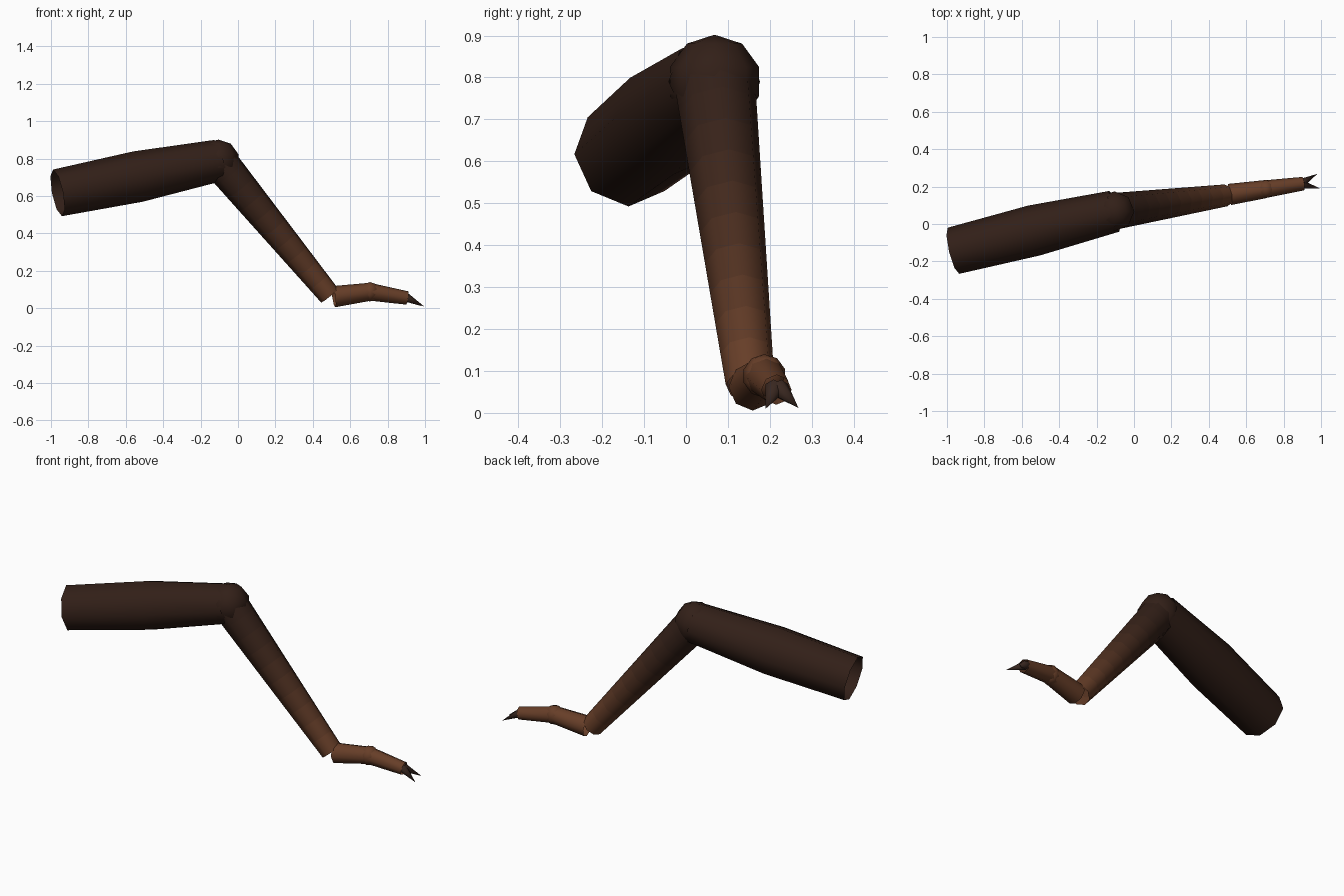
import bpy, bmesh, math
from mathutils import Vector

if "Cube" in bpy.data.objects:
    bpy.data.objects.remove(bpy.data.objects["Cube"])

SIDES = 8
DARK = Vector((0.032, 0.014, 0.009))
BROWN = Vector((0.135, 0.048, 0.021))


def material(name, color):
    m = bpy.data.materials.new(name)
    m.diffuse_color = (*color, 1)
    m.use_nodes = True
    m.node_tree.nodes["Principled BSDF"].inputs["Base Color"].default_value = m.diffuse_color
    return m


dark = material("dark_shell", DARK)
brown = material("brown_shell", BROWN)
claw_mat = material("claw_shell", (0.04, 0.02, 0.014))
# dark-to-brown fade along the shin
fade = [material(f"fade_{i}", DARK.lerp(BROWN, (i / 9) ** 1.8)) for i in range(10)]


def finish(name, bm, mats):
    me = bpy.data.meshes.new(name)
    for f in bm.faces:
        f.smooth = True
    bm.to_mesh(me)
    bm.free()
    for m in mats:
        me.materials.append(m)
    ob = bpy.data.objects.new(name, me)
    bpy.context.collection.objects.link(ob)
    return ob


def tube(name, stations, mats, sides=SIDES):
    """Open faceted tube through (point, radius) stations, rings square to its axis."""
    axis = (Vector(stations[-1][0]) - Vector(stations[0][0])).normalized()
    side = Vector((0, 0, 1)).cross(axis).normalized()
    up = axis.cross(side)
    bm = bmesh.new()
    rings = []
    for p, r in stations:
        ring = []
        for i in range(sides):
            a = math.tau * i / sides
            ring.append(bm.verts.new(Vector(p) + (side * math.cos(a) + up * math.sin(a)) * r))
        rings.append(ring)
    for k in range(len(rings) - 1):
        a, b = rings[k], rings[k + 1]
        for i in range(sides):
            j = (i + 1) % sides
            f = bm.faces.new((a[i], a[j], b[j], b[i]))
            f.material_index = min(k, len(mats) - 1)
    return finish(name, bm, mats)


def ball(name, p, r, mat):
    bm = bmesh.new()
    bmesh.ops.create_uvsphere(bm, u_segments=8, v_segments=5, radius=r)
    bmesh.ops.translate(bm, vec=p, verts=bm.verts)
    return finish(name, bm, [mat])


def spike(name, base, tip, r, mat):
    base, tip = Vector(base), Vector(tip)
    d = tip - base
    bm = bmesh.new()
    bmesh.ops.create_cone(bm, cap_ends=True, segments=6, radius1=r, radius2=0, depth=d.length)
    bmesh.ops.rotate(bm, matrix=d.to_track_quat('Z', 'Y').to_matrix(), verts=bm.verts)
    bmesh.ops.translate(bm, vec=(base + tip) / 2, verts=bm.verts)
    ob = finish(name, bm, [mat])
    for f in ob.data.polygons:
        f.use_smooth = len(f.vertices) == 3
    return ob


knee = Vector((-0.105, 0.068, 0.79))
ankle = Vector((0.49, 0.153, 0.068))
toe_joint = Vector((0.705, 0.187, 0.088))
toe_end = Vector((0.905, 0.216, 0.055))

# thigh with a slight swell in the middle
tube("thigh", [((-0.965, -0.143, 0.617), 0.127), ((-0.535, -0.035, 0.704), 0.137), (knee, 0.112)], [dark])
ball("knee", knee, 0.112, dark)

# tapering shin
tube("shin", [(knee.lerp(ankle, i / 10), 0.098 + (0.059 - 0.098) * i / 10) for i in range(11)], fade)

# two foot segments and their joint
tube("foot_base", [((0.512, 0.158, 0.062), 0.057), (toe_joint, 0.048)], [brown])
ball("foot_joint", toe_joint, 0.052, brown)
tube("foot_tip", [(toe_joint, 0.047), (toe_end, 0.036)], [brown])

# pair of claws
for label, tip in (("claw_back", (0.98, 0.268, 0.012)), ("claw_front", (0.995, 0.19, 0.01))):
    y = 0.222 if label == "claw_back" else 0.211
    spike(label, (0.9, y, 0.058), tip, 0.024, claw_mat)
